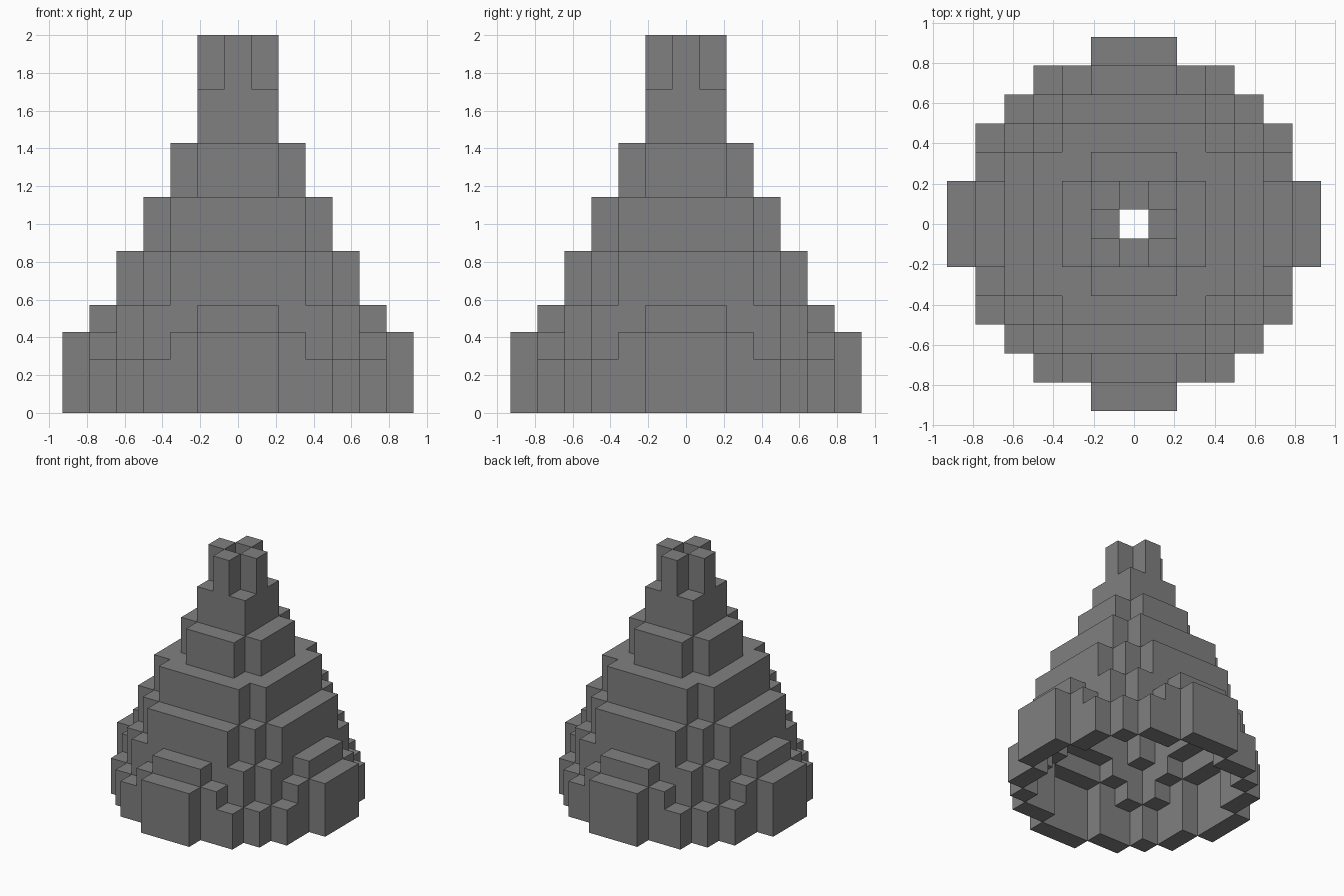
import bpy
import bmesh
from mathutils import Vector

cube = bpy.data.objects.get("Cube")
if cube:
    bpy.data.objects.remove(cube, do_unlink=True)

U = 1 / 7  # block size

# Each tier: name, bottom layer, layer count, half-width of each row from the middle out
TIERS = [
    ("base_tier", 0, 2, (6, 6, 5, 5, 4, 3, 1)),
    ("base_upper_tier", 2, 1, (6, 6, 5, 4, 3, 2, 1)),
    ("lower_step", 3, 1, (5, 5, 4, 4, 3, 1)),
    ("lower_tier", 4, 2, (4, 4, 4, 3, 2)),
    ("middle_tier", 6, 2, (3, 3, 3, 2)),
    ("upper_tier", 8, 2, (2, 2, 1)),
    ("neck", 10, 2, (1, 1)),
    ("tip_prongs", 12, 2, (1, 0)),
]
SIDES = [Vector(d) for d in ((1, 0, 0), (-1, 0, 0), (0, 1, 0),
                             (0, -1, 0), (0, 0, 1), (0, 0, -1))]


def filled_cells(bottom, count, rows):
    reach = len(rows) - 1
    return {(x, y, z)
            for z in range(bottom, bottom + count)
            for y in range(-reach, reach + 1)
            for x in range(-rows[abs(y)], rows[abs(y)] + 1)}


def step(cell, side):
    return tuple(int(c + s) for c, s in zip(cell, side))


stone = bpy.data.materials.new("stone_grey")
stone.use_nodes = True
grey = (0.216, 0.216, 0.216, 1)
stone.diffuse_color = grey
stone.node_tree.nodes["Principled BSDF"].inputs["Base Color"].default_value = grey

# Hollow shell: keep blocks open to the side or above, with an open shaft in the middle
solid = set()
for _, bottom, count, rows in TIERS:
    solid |= filled_cells(bottom, count, rows)
shell = {c for c in solid
         if c[:2] != (0, 0) and any(step(c, s) not in solid for s in SIDES[:5])}


def add_block_face(bm, cell, side):
    centre = Vector(cell) + Vector((0, 0, 0.5)) + side / 2
    a = Vector((side.y, side.z, side.x)) / 2
    b = side.cross(a)
    corners = (-a - b, a - b, a + b, b - a)
    bm.faces.new([bm.verts.new((centre + c) * U) for c in corners])


# One object per tier, with only the exposed block faces
for name, bottom, count, rows in TIERS:
    bm = bmesh.new()
    for cell in sorted(filled_cells(bottom, count, rows) & shell):
        for side in SIDES:
            if step(cell, side) not in shell:
                add_block_face(bm, cell, side)
    bmesh.ops.remove_doubles(bm, verts=bm.verts, dist=U / 100)
    mesh = bpy.data.meshes.new(name)
    bm.to_mesh(mesh)
    bm.free()
    mesh.materials.append(stone)
    bpy.context.collection.objects.link(bpy.data.objects.new(name, mesh))
